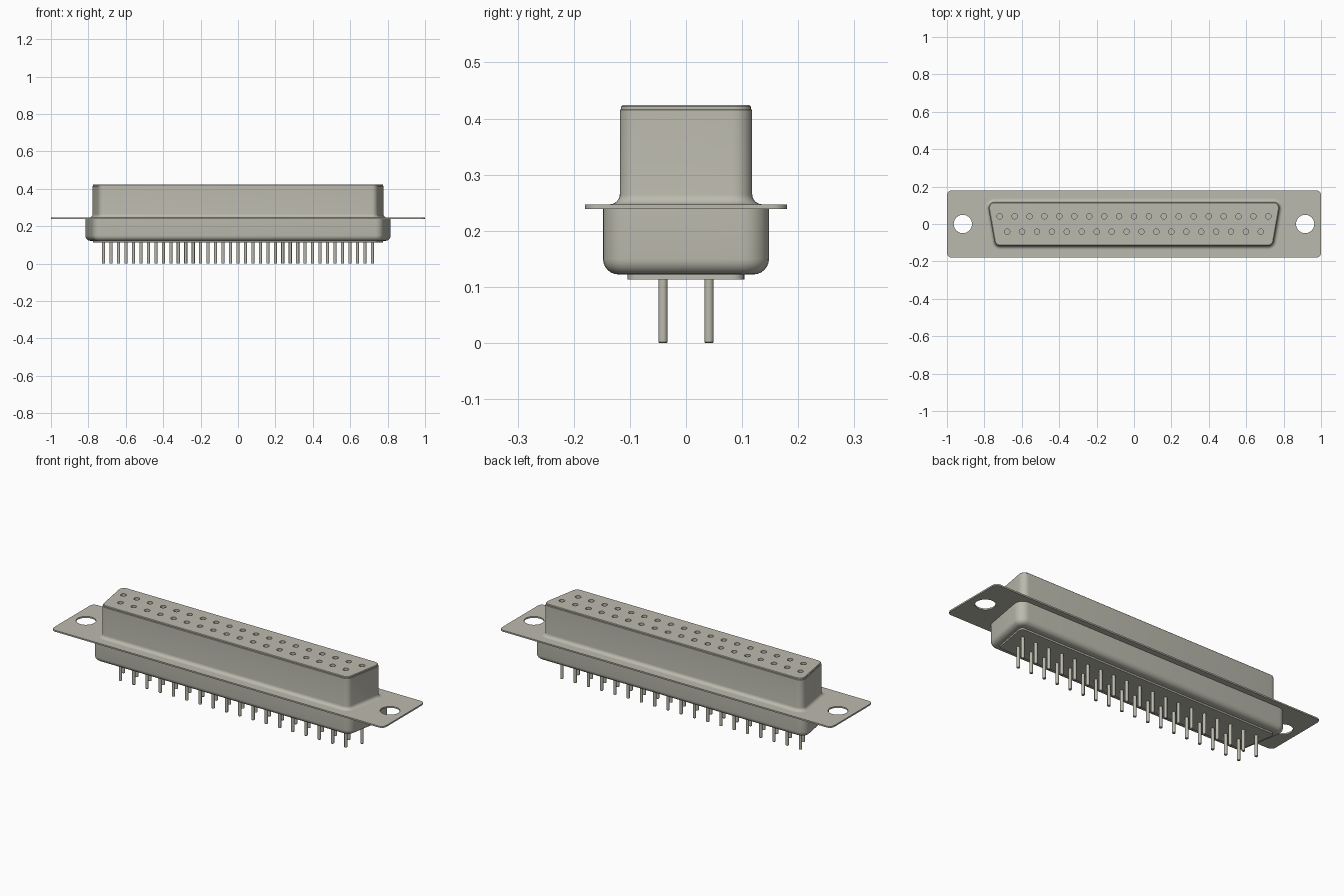
import bpy, bmesh, math

if "Cube" in bpy.data.objects:
    bpy.data.objects.remove(bpy.data.objects["Cube"], do_unlink=True)

SLANT = math.radians(10)
PITCH, ROW_Y = 0.0798, 0.041

metal = bpy.data.materials.new("warm grey metal")
metal.use_nodes = True
COLOUR = (0.50, 0.49, 0.42, 1)
metal.diffuse_color = COLOUR
metal.node_tree.nodes["Principled BSDF"].inputs["Base Color"].default_value = COLOUR


def outline(w, h, r, slant, grow=0.0, steps=6):
    """Rounded D outline: w is the half width at y = 0, h the half depth."""
    r = max(r + grow, 0.002)
    w, h = w + grow / math.cos(slant), h + grow
    pts = []
    a = -slant
    corners = [(1, -1, -math.pi / 2, a), (1, 1, a, math.pi / 2),
               (-1, 1, math.pi / 2, math.pi - a), (-1, -1, math.pi - a, math.pi * 1.5)]
    for sx, sy, a0, a1 in corners:
        cy = sy * (h - r)
        cx = sx * (w + cy * math.tan(slant) - r / math.cos(slant))
        for i in range(steps + 1):
            t = a0 + (a1 - a0) * i / steps
            pts.append((cx + r * math.cos(t), cy + r * math.sin(t)))
    return pts


def finish(name, bm):
    bmesh.ops.recalc_face_normals(bm, faces=bm.faces[:])
    me = bpy.data.meshes.new(name)
    bm.to_mesh(me)
    bm.free()
    me.materials.append(metal)
    ob = bpy.data.objects.new(name, me)
    bpy.context.collection.objects.link(ob)
    return ob


def loft(name, w, h, r, slant, levels):
    """Stack outlines; levels are (z, grow) pairs from bottom to top."""
    bm = bmesh.new()
    rings = [[bm.verts.new((x, y, z)) for x, y in outline(w, h, r, slant, g)]
             for z, g in levels]
    n = len(rings[0])
    for lo, hi in zip(rings, rings[1:]):
        for i in range(n):
            j = (i + 1) % n
            bm.faces.new((lo[i], lo[j], hi[j], hi[i]))
    bm.faces.new(rings[0][::-1])
    bm.faces.new(rings[-1])
    return finish(name, bm)


def posts(name, spots, profile, seg):
    """One upright turned post per spot; profile is (z, radius) pairs."""
    bm = bmesh.new()
    for x, y in spots:
        rings = [[bm.verts.new((x + r * math.cos(i * math.tau / seg),
                                y + r * math.sin(i * math.tau / seg), z))
                  for i in range(seg)] for z, r in profile]
        for lo, hi in zip(rings, rings[1:]):
            for i in range(seg):
                j = (i + 1) % seg
                bm.faces.new((lo[i], lo[j], hi[j], hi[i]))
        bm.faces.new(rings[0][::-1])
        bm.faces.new(rings[-1])
    return finish(name, bm)


def cut(target, cutter):
    mod = target.modifiers.new("holes", 'BOOLEAN')
    mod.operation, mod.solver, mod.object = 'DIFFERENCE', 'EXACT', cutter
    bpy.context.view_layer.objects.active = target
    bpy.ops.object.modifier_apply(modifier=mod.name)
    bpy.data.objects.remove(cutter, do_unlink=True)


def arc(z, g, rz, rg, a0, a1, n=6):
    return [(z + rz * math.sin(a), g + rg * math.cos(a))
            for a in (math.radians(a0 + (a1 - a0) * i / n) for i in range(n + 1))]


# Contact positions: 19 in the back row, 18 in the front row
spots = [((i - 9) * PITCH, ROW_Y) for i in range(19)]
spots += [((i - 8.5) * PITCH, -ROW_Y) for i in range(18)]

# Mounting flange with two screw holes
flange = loft("mounting_flange", 1.0, 0.18, 0.026, 0, [(0.239, 0), (0.247, 0)])
cut(flange, posts("flange_cutter", [(-0.915, 0), (0.915, 0)],
                  [(0.2, 0.049), (0.3, 0.049)], 40))

# Upper D shell, flared into the flange, with a stepped rounded rim
upper = loft("upper_shell", 0.763, 0.118, 0.032, SLANT,
             arc(0.265, 0.018, 0.018, 0.018, 270, 180)
             + [(0.415, 0), (0.4165, -0.002), (0.421, -0.002), (0.424, -0.005)])
cut(upper, posts("socket_cutter", spots, [(0.32, 0.0145), (0.45, 0.0145)], 20))

# Lower D shell with rounded bottom edge
lower = loft("lower_shell", 0.799, 0.148, 0.045, SLANT,
             arc(0.150, -0.028, 0.028, 0.028, 270, 360) + [(0.240, 0)])

# Insulator plate and solder pins underneath
plate = loft("insulator_plate", 0.762, 0.104, 0.02, SLANT, [(0.113, 0), (0.124, 0)])
pins = posts("solder_pins", spots,
             [(0, 0.0065), (0.002, 0.0083), (0.118, 0.0083)], 16)

bpy.ops.object.select_all(action='DESELECT')
for ob in (flange, upper, lower, plate, pins):
    ob.select_set(True)
bpy.context.view_layer.objects.active = upper
bpy.ops.object.shade_smooth_by_angle(angle=math.radians(32))
